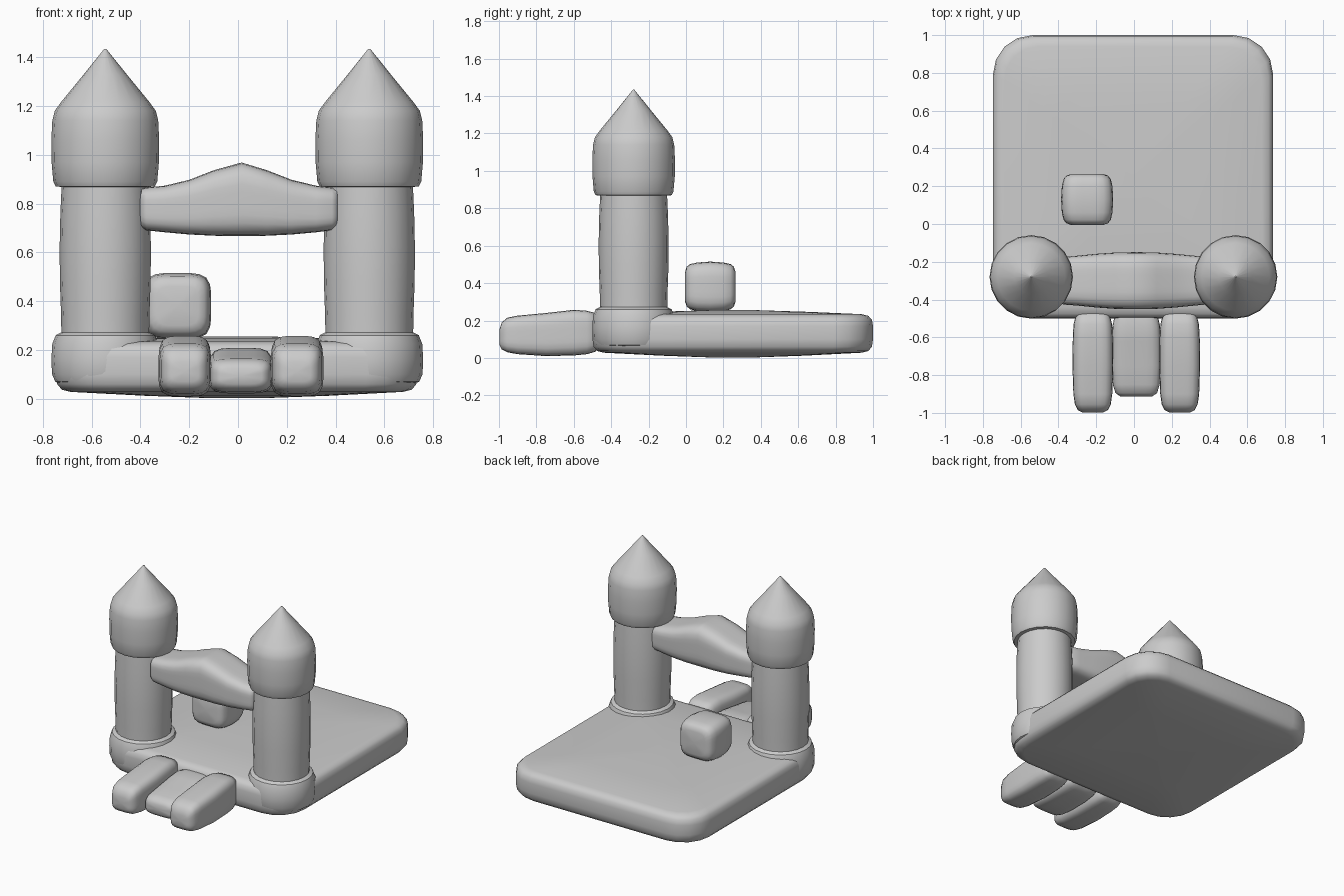
import bpy, bmesh, math
from mathutils import Vector

if "Cube" in bpy.data.objects:
    bpy.data.objects.remove(bpy.data.objects["Cube"])


def skin(name, rings, angle=50):
    """Join closed rings of equal length into a capped solid."""
    bm = bmesh.new()
    loops = [[bm.verts.new(p) for p in ring] for ring in rings]
    for a, b in zip(loops, loops[1:]):
        n = len(a)
        for i in range(n):
            bm.faces.new((a[i], a[(i + 1) % n], b[(i + 1) % n], b[i]))
    for ring in (loops[0], loops[-1]):
        centre = bm.verts.new(sum((v.co for v in ring), Vector()) / len(ring))
        for i in range(len(ring)):
            bm.faces.new((ring[i], ring[(i + 1) % len(ring)], centre))
    bmesh.ops.remove_doubles(bm, verts=bm.verts, dist=1e-5)
    bmesh.ops.recalc_face_normals(bm, faces=bm.faces)
    mesh = bpy.data.meshes.new(name)
    bm.to_mesh(mesh)
    bm.free()
    ob = bpy.data.objects.new(name, mesh)
    bpy.context.collection.objects.link(ob)
    bpy.ops.object.select_all(action='DESELECT')
    ob.select_set(True)
    bpy.context.view_layer.objects.active = ob
    bpy.ops.object.shade_smooth_by_angle(angle=math.radians(angle))
    return ob


def pillow(name, axis, mid, stations, power=4.5, sides=32):
    """Inflated tube along x or y; station = (position, z low, z high, half width)."""
    rings = []
    for pos, lo, hi, half in stations:
        ring = []
        for i in range(sides):
            t = 2 * math.pi * i / sides
            c, s = math.cos(t), math.sin(t)
            k = (abs(c) ** power + abs(s) ** power) ** (-1 / power)
            across, z = mid + half * c * k, (lo + hi) / 2 + (hi - lo) / 2 * s * k
            ring.append((pos, across, z) if axis == 'x' else (across, pos, z))
        rings.append(ring)
    return skin(name, rings)


def outline(inset, z, scale=1.0, radius=0.21):
    """Rounded rectangle of the bouncing floor."""
    hx, hy, r = 0.742 - inset, 0.75 - inset, radius - inset * 0.5
    pts = []
    for q, (sx, sy) in enumerate(((1, 1), (-1, 1), (-1, -1), (1, -1))):
        for i in range(5):
            a = math.radians(90 * q + 22.5 * i)
            x = sx * (hx - r) + r * math.cos(a)
            y = sy * (hy - r) + r * math.sin(a)
            pts.append((-0.005 + x * scale, 0.25 + y * scale, z))
    return pts


# Inflated floor, slightly domed above and below
skin("floor", [outline(.06, .002, .15), outline(.06, .012, .55),
               outline(.06, .028), outline(.025, .037), outline(.006, .06),
               outline(0, .10), outline(0, .17), outline(.006, .205),
               outline(.025, .225), outline(.06, .234),
               outline(.06, .246, .6), outline(.06, .255, .2)])

# Turrets: foot ring, shaft, head and pointed roof
profile = [(.17, .055), (.205, .07), (.218, .10), (.221, .16), (.217, .225),
           (.203, .26), (.18, .272), (.181, .34), (.186, .48), (.187, .62),
           (.184, .76), (.179, .868), (.203, .87), (.213, .89), (.220, .97),
           (.221, 1.06), (.217, 1.14), (.207, 1.18), (.18, 1.217),
           (.09, 1.327), (.004, 1.434)]
for side, x in (("left", -.544), ("right", .538)):
    skin(side + "_turret", [[(x + r * math.cos(math.tau * i / 20),
                              -.28 + r * math.sin(math.tau * i / 20), z)
                             for i in range(20)] for r, z in profile], 40)

# Peaked banner beam between the turrets
pillow("peaked_beam", 'x', -.3, [
    (-.402, .73, .83, .09), (-.396, .70, .86, .115), (-.375, .69, .866, .126),
    (-.30, .682, .873, .132), (-.20, .673, .897, .142), (-.10, .668, .936, .149),
    (.015, .666, .968, .151), (.12, .668, .936, .149), (.22, .673, .897, .142),
    (.32, .682, .873, .132), (.385, .69, .866, .126), (.406, .70, .86, .115),
    (.412, .73, .83, .09)])

# Loose soft block on the floor
pillow("soft_block", 'y', -.248, [
    (-.005, .30, .46, .085), (.004, .275, .488, .11), (.022, .26, .502, .125),
    (.06, .25, .51, .134), (.13, .246, .515, .138), (.20, .25, .51, .134),
    (.238, .26, .502, .125), (.256, .275, .488, .11), (.265, .30, .46, .085)])

# Entrance ramp with a bolster on each side
for side, x in (("left", -.218), ("right", .242)):
    pillow(side + "_bolster", 'y', x, [
        (-.998, .07, .15, .055), (-.985, .045, .19, .08), (-.955, .03, .215, .095),
        (-.90, .02, .226, .103), (-.75, .01, .24, .108), (-.60, .013, .257, .106),
        (-.53, .02, .252, .102), (-.485, .033, .24, .09), (-.465, .06, .21, .065)])
pillow("entrance_ramp", 'y', .012, [
    (-.912, .06, .125, .085), (-.895, .04, .15, .11), (-.85, .028, .164, .124),
    (-.75, .022, .176, .13), (-.62, .022, .197, .13), (-.54, .03, .208, .126),
    (-.49, .045, .20, .115), (-.475, .07, .17, .09)])
